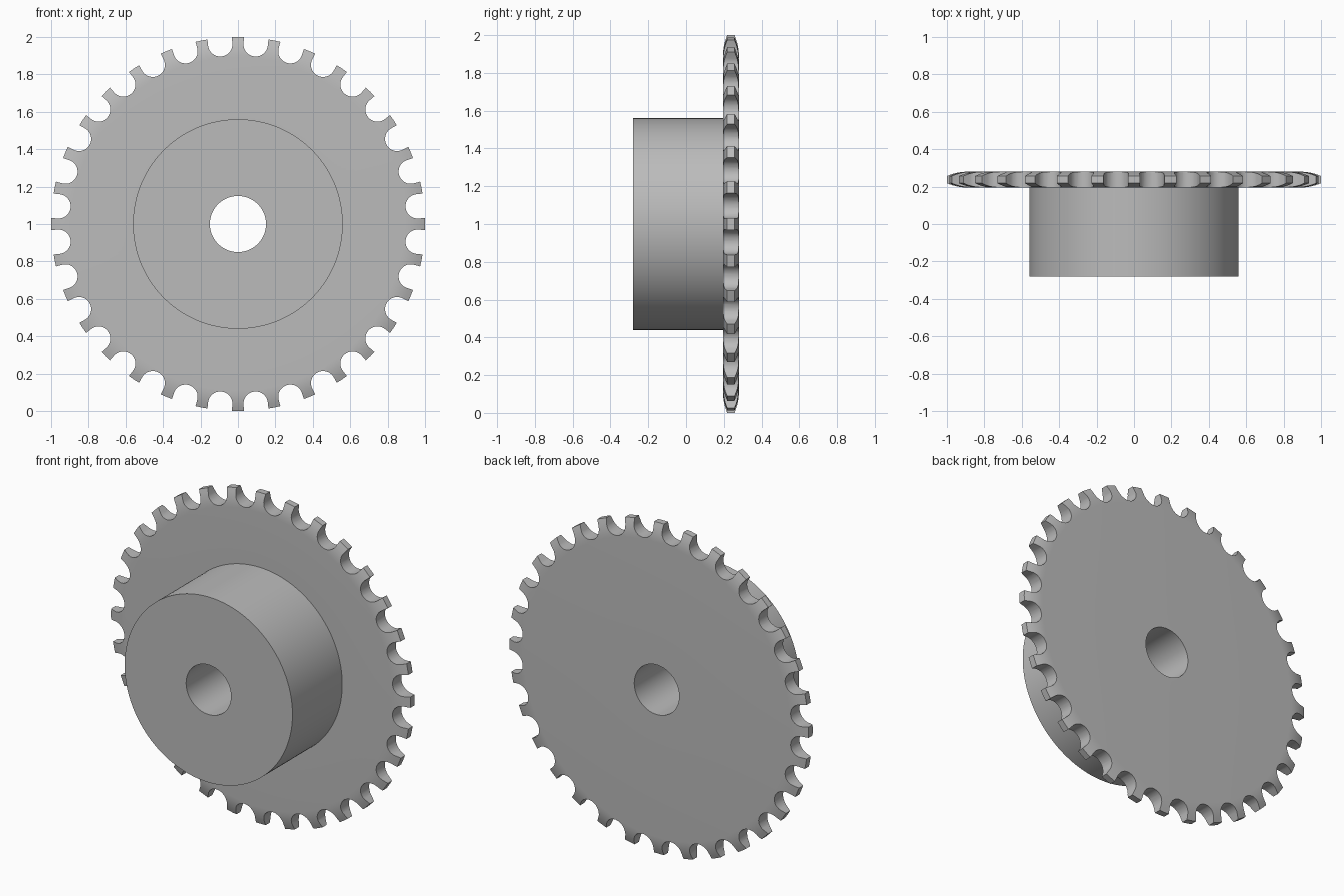
import bpy, bmesh, math
from mathutils import Matrix, Vector

if "Cube" in bpy.data.objects:
    bpy.data.objects.remove(bpy.data.objects["Cube"], do_unlink=True)

TEETH = 32
SEGMENTS = 192
FRONT, PLATE, BACK = -0.28, 0.195, 0.28
BORE, HUB, TIP = 0.15, 0.56, 1.0
RELIEF_START, RELIEF = 0.89, 0.023
GAP, PITCH = 0.065, 0.965

steel = bpy.data.materials.new("grey_steel")
steel.use_nodes = True
grey = (0.5, 0.5, 0.5, 1)
steel.diffuse_color = grey
steel.node_tree.nodes["Principled BSDF"].inputs["Base Color"].default_value = grey


def make_object(name, bm):
    bmesh.ops.recalc_face_normals(bm, faces=bm.faces)
    mesh = bpy.data.meshes.new(name)
    bm.to_mesh(mesh)
    bm.free()
    obj = bpy.data.objects.new(name, mesh)
    bpy.context.collection.objects.link(obj)
    mesh.materials.append(steel)
    return obj


# Hub and plate: one turned profile (radius, depth) with rounded side relief at the rim
steps = [i / 5 for i in range(6)]
relief = [(RELIEF_START + (TIP - RELIEF_START) * t, RELIEF * t * t) for t in steps]
profile = [(BORE, FRONT), (HUB, FRONT), (HUB, PLATE)]
profile += [(r, PLATE + d) for r, d in relief]
profile += [(r, BACK - d) for r, d in reversed(relief)]
profile += [(BORE, BACK)]

bm = bmesh.new()
rings = []
for s in range(SEGMENTS):
    a = math.tau * s / SEGMENTS
    rings.append([bm.verts.new((r * math.sin(a), y, 1 + r * math.cos(a)))
                  for r, y in profile])
for s, ring in enumerate(rings):
    after = rings[(s + 1) % SEGMENTS]
    for i in range(len(profile)):
        j = (i + 1) % len(profile)
        bm.faces.new((ring[i], ring[j], after[j], after[i]))
sprocket = make_object("sprocket", bm)

# Tooth gaps: round-bottomed slots repeated around the rim
slot = [(GAP * math.cos(a), PITCH + GAP * math.sin(a))
        for a in (math.pi + math.pi * i / 16 for i in range(17))]
slot += [(GAP + 0.002, TIP + 0.06), (-GAP - 0.002, TIP + 0.06)]

bm = bmesh.new()
for k in range(TEETH):
    turn = Matrix.Rotation(math.tau * (k + 0.5) / TEETH, 4, "Y")
    centre = Vector((0, 0, 1))
    verts = [bm.verts.new(turn @ Vector((x, PLATE - 0.05, z)) + centre) for x, z in slot]
    face = bm.faces.new(verts)
    grown = bmesh.ops.extrude_face_region(bm, geom=[face])["geom"]
    moved = [v for v in grown if isinstance(v, bmesh.types.BMVert)]
    bmesh.ops.translate(bm, verts=moved, vec=(0, 0.2, 0))
cutter = make_object("tooth_gap_cutter", bm)
cutter.hide_render = True

# Cut the teeth, then drop the helper
cut = sprocket.modifiers.new("tooth_gaps", "BOOLEAN")
cut.operation = "DIFFERENCE"
cut.solver = "EXACT"
cut.object = cutter
bpy.ops.object.select_all(action="DESELECT")
sprocket.select_set(True)
bpy.context.view_layer.objects.active = sprocket
bpy.ops.object.modifier_apply(modifier=cut.name)
bpy.data.objects.remove(cutter, do_unlink=True)
bpy.ops.object.shade_smooth_by_angle(angle=math.radians(25))
